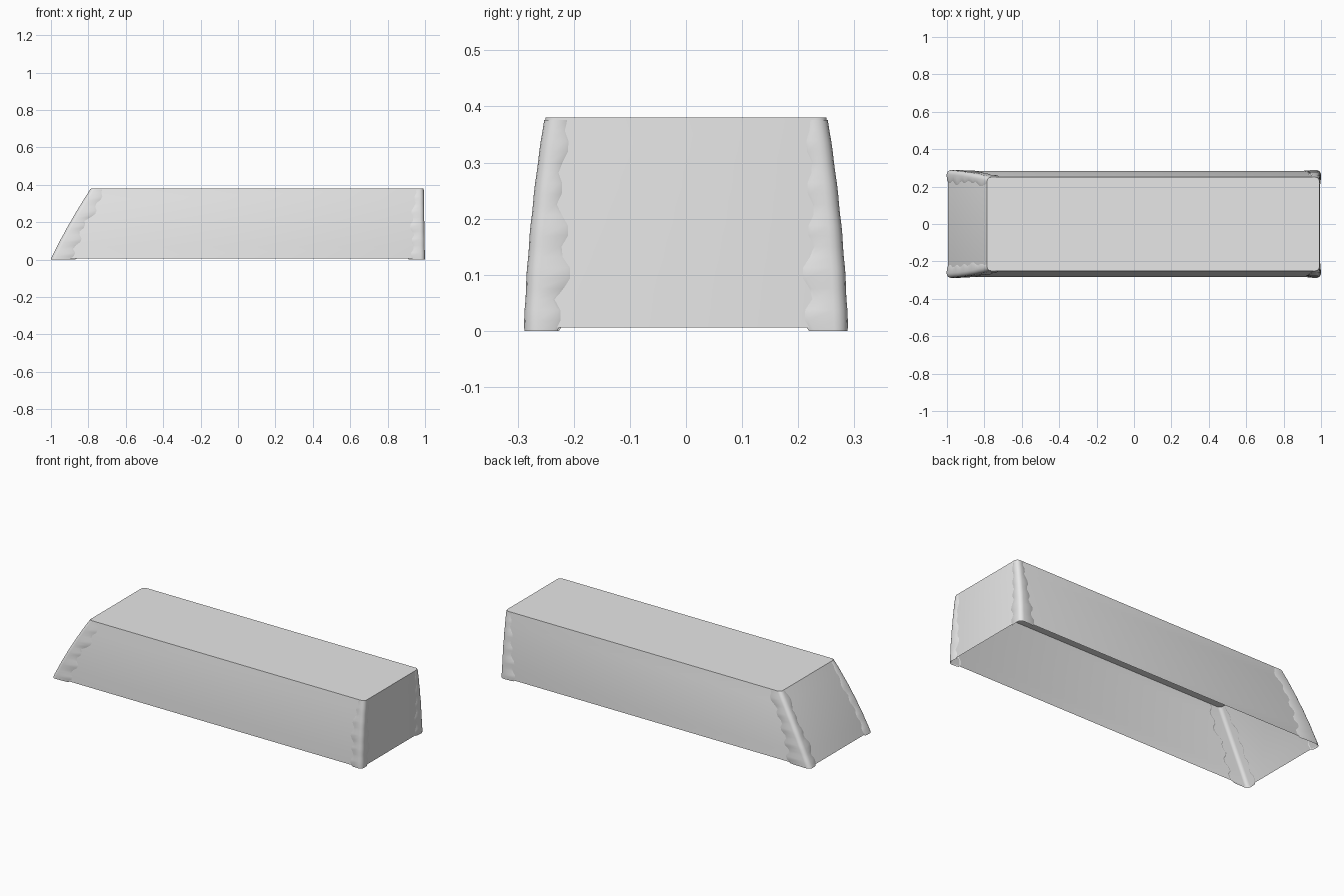
import bpy
import bmesh
import math
import random

random.seed(4)
if "Cube" in bpy.data.objects:
    bpy.data.objects.remove(bpy.data.objects["Cube"])

BASE, TOP, RADIUS = 0.006, 0.38, 0.02

grey = bpy.data.materials.new("stone_grey")
grey.use_nodes = True
grey.diffuse_color = (0.8, 0.8, 0.8, 1)
grey.node_tree.nodes["Principled BSDF"].inputs["Base Color"].default_value = (0.8, 0.8, 0.8, 1)


def corner(sx, z):
    """End position and half width of the block at a height."""
    u = (z - BASE) / (TOP - BASE)
    bulge = 4 * u * (1 - u)
    half_width = 0.284 - 0.034 * u + 0.006 * bulge
    if sx < 0:
        return -0.995 + 0.21 * u - 0.008 * bulge, half_width
    return 0.995 - 0.004 * u, half_width


def arc(sx, sy, z, offset=0.0, steps=4):
    """Rounded corner from the long side round to the end."""
    x, y = corner(sx, z)
    cx, cy = x - sx * RADIUS, sy * (y - RADIUS)
    r = RADIUS + offset
    angles = [math.pi / 2 * i / steps for i in range(steps + 1)]
    return [(cx + sx * r * math.sin(a), cy + sy * r * math.cos(a), z) for a in angles]


def loft(name, rings, closed):
    """Skin a stack of sections; a closed skin also gets a flat top."""
    bm = bmesh.new()
    rows = [[bm.verts.new(p) for p in ring] for ring in rings]
    for low, high in zip(rows, rows[1:]):
        n = len(low)
        for i in range(n if closed else n - 1):
            j = (i + 1) % n
            bm.faces.new((low[i], low[j], high[j], high[i]))
    if closed:
        bm.faces.new(rows[-1])
    mesh = bpy.data.meshes.new(name)
    bm.to_mesh(mesh)
    bm.free()
    mesh.materials.append(grey)
    obj = bpy.data.objects.new(name, mesh)
    bpy.context.collection.objects.link(obj)
    bpy.ops.object.select_all(action="DESELECT")
    obj.select_set(True)
    bpy.context.view_layer.objects.active = obj
    bpy.ops.object.shade_smooth_by_angle(angle=math.radians(40))


# Hollow tapered block, open underneath
rings = []
for i in range(7):
    z = BASE + (TOP - BASE) * i / 6
    rings.append(arc(-1, -1, z) + arc(1, -1, z)[::-1]
                 + arc(1, 1, z) + arc(-1, 1, z)[::-1])
    # each corner runs anticlockwise round the block
    rings[-1] = (arc(-1, -1, z)[::-1] + arc(1, -1, z)
                 + arc(1, 1, z)[::-1] + arc(-1, 1, z))
loft("block_shell", rings, True)


def worn_edge(name, sx, sy, side_width, end_width):
    """Raised, ragged strip wrapped around one upright corner."""
    sections = []
    count = 20
    side = end = 1.0
    for i in range(count + 1):
        u = i / count
        z = (TOP - 0.004) * u
        if i % 4 == 0:
            side, end = random.uniform(0.8, 1.15), random.uniform(0.8, 1.15)
        swell = 0.7 + 0.3 * math.sin(math.pi * (i % 4 + 0.5) / 4)
        a = side_width * (1 - 0.4 * u) * side * swell
        b = end_width * (1 - 0.4 * u) * end * swell
        lift = 0.005 * swell * (1 - 0.5 * u)
        x, y = corner(sx, z)
        sections.append(
            [(x - sx * a, sy * (y - 0.002), z),
             (x - sx * a * 0.85, sy * (y + lift * 0.6), z)]
            + arc(sx, sy, z, lift)
            + [(x + sx * lift * 0.6, sy * (y - b * 0.85), z),
               (x - sx * 0.002, sy * (y - b), z)])
    # keep the outside of the strip facing outward
    if sx * sy > 0:
        sections = [s[::-1] for s in sections]
    if sx * sy < 0:
        sections = [list(s) for s in sections]
    loft(name, sections, False)


for sy, place in ((-1, "front"), (1, "back")):
    worn_edge("worn_edge_slanted_" + place, -1, sy, 0.14, 0.085)
    worn_edge("worn_edge_upright_" + place, 1, sy, 0.09, 0.08)
